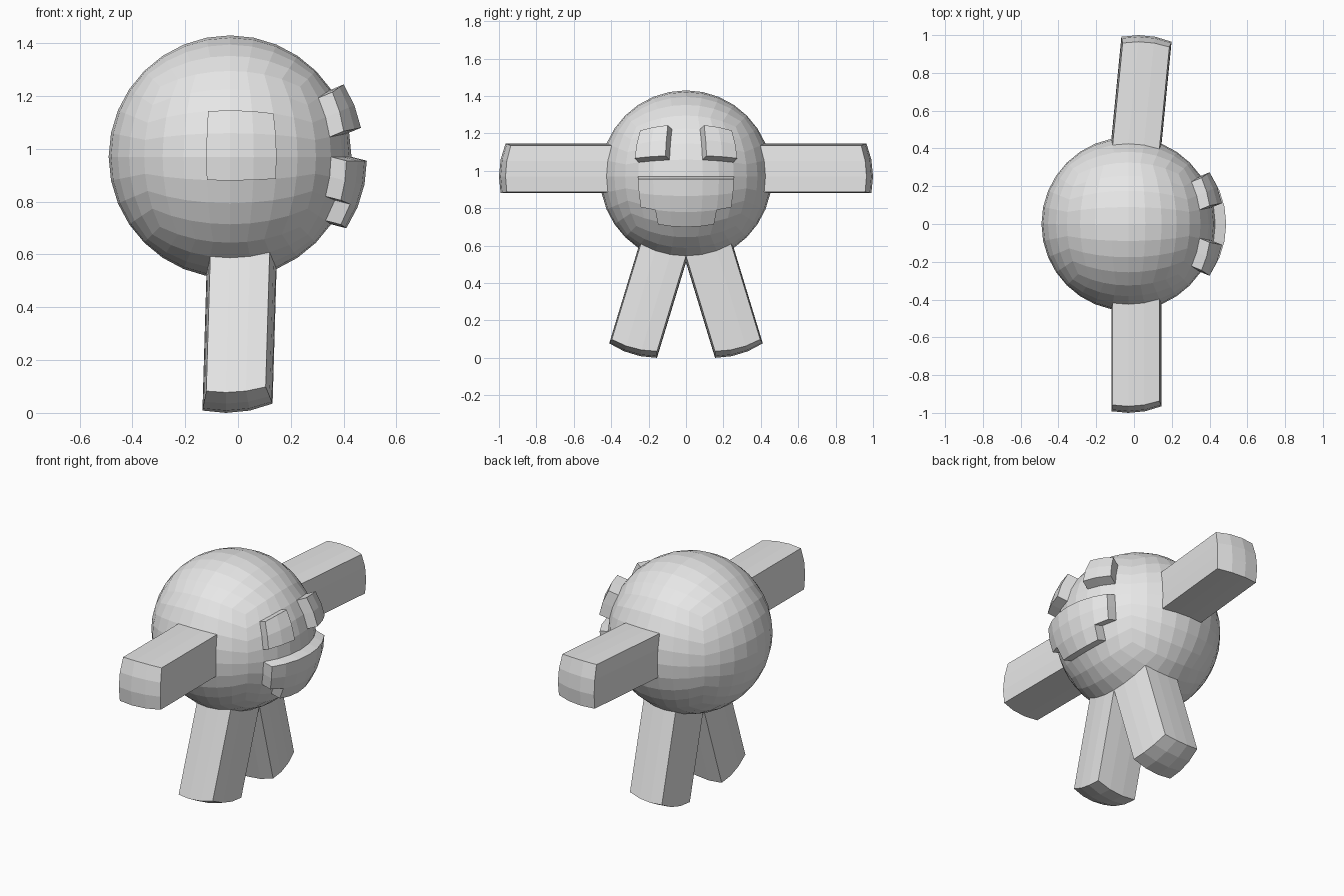
import bpy
import bmesh
from math import tan, radians
from mathutils import Vector

cube = bpy.data.objects.get("Cube")
if cube:
    bpy.data.objects.remove(cube, do_unlink=True)

CENTRE = Vector((-0.03, 0, 0.97))
RADIUS = 0.46
STEP = radians(11.25)   # angle covered by one face of the ball
X, Y, Z = Vector((1, 0, 0)), Vector((0, 1, 0)), Vector((0, 0, 1))

grey = bpy.data.materials.new("plain grey")
grey.use_nodes = True
grey.diffuse_color = (0.8, 0.8, 0.8, 1)
grey.node_tree.nodes["Principled BSDF"].inputs["Base Color"].default_value = (0.8, 0.8, 0.8, 1)


def add_patch(bm, normal, u, v, u_range, v_range, skip=()):
    """Grid of ball faces on one cube side, bulged onto the ball."""
    verts = {}
    for i in range(u_range[0], u_range[1] + 1):
        for j in range(v_range[0], v_range[1] + 1):
            ray = normal + u * tan(i * STEP) + v * tan(j * STEP)
            verts[i, j] = bm.verts.new(CENTRE + ray.normalized() * RADIUS)
    faces = []
    for i in range(*u_range):
        for j in range(*v_range):
            if (i, j) not in skip:
                ring = [verts[i, j], verts[i + 1, j], verts[i + 1, j + 1], verts[i, j + 1]]
                faces.append(bm.faces.new(ring))
    bmesh.ops.delete(bm, geom=[p for p in verts.values() if not p.link_faces], context='VERTS')
    return faces


def finish(bm, name):
    bmesh.ops.recalc_face_normals(bm, faces=bm.faces[:])
    mesh = bpy.data.meshes.new(name)
    bm.to_mesh(mesh)
    bm.free()
    mesh.materials.append(grey)
    bpy.context.collection.objects.link(bpy.data.objects.new(name, mesh))


def block(name, normal, u, v, u_range, v_range, push, skip=()):
    """Patch of the ball pushed out in a straight line."""
    bm = bmesh.new()
    faces = add_patch(bm, normal, u, v, u_range, v_range, skip)
    grown = bmesh.ops.extrude_face_region(bm, geom=faces, use_keep_orig=True)["geom"]
    tip = [g for g in grown if isinstance(g, bmesh.types.BMVert)]
    bmesh.ops.translate(bm, verts=tip, vec=push)
    finish(bm, name)


# Ball body from six bulged cube sides
body = bmesh.new()
for n, u, v in ((X, Y, Z), (Y, Z, X), (Z, X, Y)):
    for sign in (1, -1):
        add_patch(body, n * sign, u, v, (-4, 4), (-4, 4))
bmesh.ops.remove_doubles(body, verts=body.verts[:], dist=0.001)
finish(body, "body")

# Arms
block("right_arm", -Y, X, Z, (-1, 2), (-1, 2), Vector((0, -0.54, 0)))
block("left_arm", Y, X, Z, (-1, 2), (-1, 2), Vector((0.053, 0.54, 0)))

# Legs and eyes, in mirrored pairs
for side, sign in (("left", 1), ("right", -1)):
    leg_span = (0, 3) if sign > 0 else (-3, 0)
    eye_span = (1, 3) if sign > 0 else (-3, -1)
    block(side + "_leg", -Z, X, Y, (-1, 2), leg_span, Vector((-0.015, 0.155 * sign, -0.51)))
    block(side + "_eye", X, Y, Z, eye_span, (1, 3), Vector((0.053, 0.022 * sign, 0.022)))

# Mouth with its lower corners missing
block("mouth", X, Y, Z, (-3, 3), (-3, 0), Vector((0.058, 0, -0.015)), skip=((-3, -3), (2, -3)))
